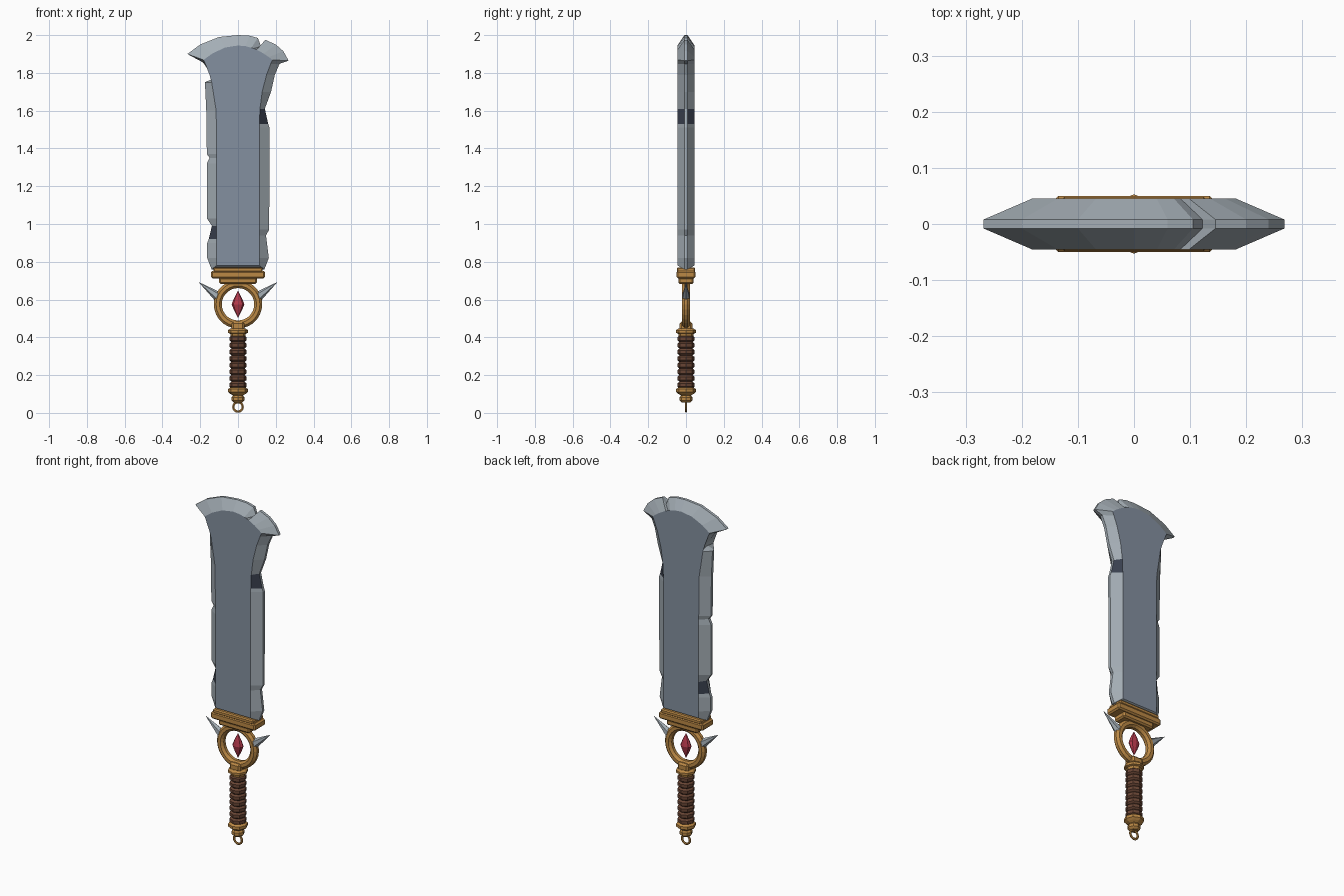
import bpy, bmesh, math
from mathutils import Vector

cube = bpy.data.objects.get("Cube")
if cube:
    bpy.data.objects.remove(cube)


def material(name, rgb):
    m = bpy.data.materials.new(name)
    m.use_nodes = True
    m.diffuse_color = (*rgb, 1)
    m.node_tree.nodes["Principled BSDF"].inputs["Base Color"].default_value = (*rgb, 1)
    return m


PLATE = material("blue steel", (0.23, 0.28, 0.35))
EDGE = material("light steel", (0.37, 0.42, 0.46))
DARK = material("dark chip", (0.04, 0.05, 0.075))
GOLD = material("gold", (0.50, 0.25, 0.06))
LEATHER = material("brown leather", (0.14, 0.06, 0.035))
RED = material("red gem", (0.45, 0.04, 0.07))


def finish(name, bm, *mats):
    bmesh.ops.recalc_face_normals(bm, faces=bm.faces)
    mesh = bpy.data.meshes.new(name)
    bm.to_mesh(mesh)
    bm.free()
    for m in mats:
        mesh.materials.append(m)
    obj = bpy.data.objects.new(name, mesh)
    bpy.context.collection.objects.link(obj)
    return obj


def lathe(name, profile, mat, sides=8, flat=1.0):
    """Turn (radius, height) points around z; flat squeezes the depth."""
    bm = bmesh.new()
    rings = []
    for r, z in profile:
        angles = [math.tau * i / sides for i in range(sides)]
        rings.append([bm.verts.new((r * math.cos(a), r * math.sin(a) * flat, z)) for a in angles])
    for low, high in zip(rings, rings[1:]):
        for i in range(sides):
            j = (i + 1) % sides
            bm.faces.new((low[i], low[j], high[j], high[i]))
    bm.faces.new(rings[0])
    bm.faces.new(rings[-1])
    return finish(name, bm, mat)


def block(name, size, z, mat, bevel=0.008):
    bm = bmesh.new()
    bmesh.ops.create_cube(bm, size=1)
    bmesh.ops.scale(bm, vec=size, verts=bm.verts)
    bmesh.ops.translate(bm, vec=(0, 0, z), verts=bm.verts)
    bmesh.ops.bevel(bm, geom=bm.edges[:], offset=bevel, segments=1, affect='EDGES')
    return finish(name, bm, mat)


def hoop(name, z, major, minor, mat, depth, segments, sides=8):
    bm = bmesh.new()
    grid = []
    for i in range(segments):
        a = math.tau * i / segments
        ring = []
        for k in range(sides):
            b = math.tau * (k + 0.5) / sides
            r = major + minor * math.cos(b)
            ring.append(bm.verts.new((r * math.sin(a), depth * math.sin(b), z + r * math.cos(a))))
        grid.append(ring)
    for i in range(segments):
        p, q = grid[i], grid[(i + 1) % segments]
        for k in range(sides):
            n = (k + 1) % sides
            bm.faces.new((p[k], p[n], q[n], q[k]))
    return finish(name, bm, mat)


# Blade: chipped outline, paired with a smooth raised plate outline
left_side = [(-.14, .76), (-.163, .82), (-.163, .9), (-.155, .92), (-.138, .99), (-.165, 1.03),
             (-.165, 1.32), (-.15, 1.35), (-.165, 1.37), (-.168, 1.6), (-.175, 1.75),
             (-.135, 1.765), (-.14, 1.79), (-.185, 1.855)]
top_edge = [(-.268, 1.9), (-.2, 1.95), (-.1, 1.99), (0, 2), (.06, 1.997), (.105, 1.985),
            (.122, 1.94), (.145, 1.975), (.2, 1.95), (.24, 1.915), (.268, 1.865)]
right_side = [(.22, 1.848), (.195, 1.79), (.175, 1.7), (.142, 1.61), (.16, 1.53), (.167, 1.51),
              (.165, .97), (.148, .94), (.163, .82), (.14, .76)]


def plate_side(x, z):
    flare = max(0, (z - 1.5) / 0.37) ** 2.5
    return math.copysign(0.113 + 0.07 * flare, x), max(z, 0.78)


def plate_top(x, z):
    return 0.68 * x, 1.945 - 2.3 * (0.68 * x) ** 2


outer = left_side + top_edge + right_side
inner = ([plate_side(*p) for p in left_side] + [plate_top(*p) for p in top_edge]
         + [plate_side(*p) for p in right_side])

bm = bmesh.new()
rims = []
for s in (-1, 1):
    rim = [bm.verts.new((x, s * 0.008, z)) for x, z in outer]
    face = [bm.verts.new((x, s * 0.045, z)) for x, z in inner]
    rims.append(rim)
    bm.faces.new(face)
    for i in range(len(rim)):
        j = (i + 1) % len(rim)
        f = bm.faces.new((rim[i], rim[j], face[j], face[i]))
        f.material_index = 1
        # Two deep chips are dark
        x, z = outer[i]
        if (x < 0 and 0.91 < z < 0.95) or (x > 0 and 1.6 < z < 1.62):
            f.material_index = 2
for i in range(len(outer)):
    j = (i + 1) % len(outer)
    bm.faces.new((rims[0][i], rims[0][j], rims[1][j], rims[1][i])).material_index = 1
finish("blade", bm, PLATE, EDGE, DARK)

# Guard: stepped gold blocks under the blade
block("guard_top", (0.26, 0.096, 0.025), 0.758, GOLD, 0.006)
block("guard_middle", (0.285, 0.1, 0.04), 0.732, GOLD)
block("guard_lower", (0.2, 0.08, 0.035), 0.70, GOLD)

# Ring with floating gem
hoop("guard_ring", 0.575, 0.107, 0.023, GOLD, 0.023, 28)
lathe("gem", [(.001, .505), (.022, .545), (.034, .575), (.022, .605), (.001, .645)], RED, 8, 0.6)

# Spikes on both sides of the ring
for s, side in ((1, "left"), (-1, "right")):
    spike = lathe("spike_" + side, [(.027, 0), (.001, .125)], EDGE, 6, 0.8)
    direction = Vector((s * 0.1, 0, 0.075))
    spike.rotation_euler = (0, math.atan2(direction.x, direction.z), 0)
    spike.location = (s * 0.105, 0, 0.615)

# Grip: socket, collar, wrapped leather and pommel
block("ring_socket", (0.07, 0.07, 0.045), 0.46, GOLD, 0.01)
lathe("grip_collar", [(.038, .405), (.042, .42), (.053, .424), (.053, .437), (.04, .448)], GOLD)
wraps = 8
step = 0.28 / wraps
profile = []
for i in range(wraps):
    z = 0.13 + i * step
    profile += [(.035, z), (.045, z + step * 0.25), (.045, z + step * 0.75)]
lathe("grip", profile + [(.035, 0.41)], LEATHER)
lathe("pommel", [(.022, .055), (.034, .066), (.034, .082), (.026, .092), (.04, .1), (.052, .11),
                 (.052, .126), (.04, .135)], GOLD)
hoop("pommel_loop", 0.032, 0.025, 0.007, GOLD, 0.005, 16, 6)
